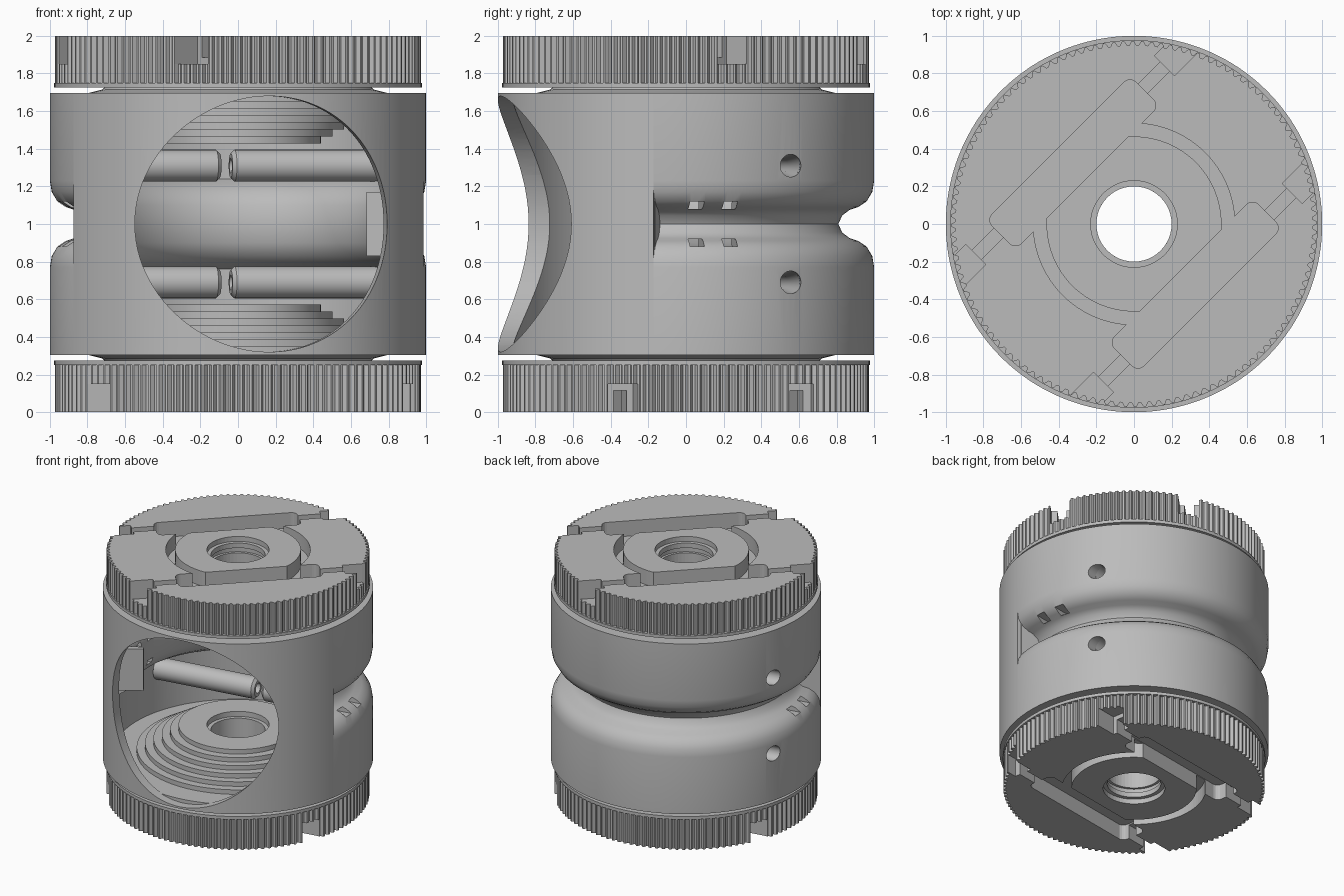
import bpy, bmesh, math
from mathutils import Matrix, Vector

old = bpy.data.objects.get("Cube")
if old:
    bpy.data.objects.remove(old, do_unlink=True)

grey = bpy.data.materials.new("plain grey")
grey.use_nodes = True
grey.diffuse_color = (0.5, 0.5, 0.5, 1)
grey.node_tree.nodes["Principled BSDF"].inputs["Base Color"].default_value = (0.5, 0.5, 0.5, 1)

TILT = math.radians(9.6)          # the body is turned a little about z
FRAME = Matrix.Rotation(TILT, 4, 'Z')
FLIP = Matrix.Translation((0, 0, 2)) @ Matrix.Scale(-1, 4, (0, 0, 1))


def finish(name, bm, matrix=Matrix()):
    bmesh.ops.transform(bm, matrix=matrix, verts=bm.verts)
    bmesh.ops.recalc_face_normals(bm, faces=bm.faces)
    mesh = bpy.data.meshes.new(name)
    bm.to_mesh(mesh)
    bm.free()
    mesh.materials.append(grey)
    obj = bpy.data.objects.new(name, mesh)
    bpy.context.collection.objects.link(obj)
    return obj


def revolve(name, profile, matrix=Matrix(), start=0, end=360, steps=96):
    """Turn a closed (radius, z) outline about z."""
    bm = bmesh.new()
    full = end - start == 360
    rings = []
    for i in range(steps if full else steps + 1):
        a = math.radians(start + (end - start) * i / steps)
        rings.append([bm.verts.new((r * math.cos(a), r * math.sin(a), z)) for r, z in profile])
    n = len(profile)
    for i in range(steps):
        a, b = rings[i], rings[(i + 1) % len(rings)]
        for j in range(n):
            k = (j + 1) % n
            bm.faces.new((a[j], a[k], b[k], b[j]))
    if not full:
        bm.faces.new(rings[0])
        bm.faces.new(rings[-1])
    return finish(name, bm, matrix)


def rod(name, radius, depth, matrix, segments=48):
    bm = bmesh.new()
    bmesh.ops.create_cone(bm, cap_ends=True, segments=segments, radius1=radius,
                          radius2=radius, depth=depth)
    return finish(name, bm, matrix)


def box(name, centre, size, matrix=Matrix(), round_corners=0):
    bm = bmesh.new()
    bmesh.ops.create_cube(bm, size=1)
    bmesh.ops.scale(bm, vec=size, verts=bm.verts)
    if round_corners:
        upright = [e for e in bm.edges if abs(e.verts[0].co.z - e.verts[1].co.z) > 0.01]
        bmesh.ops.bevel(bm, geom=upright, offset=round_corners, segments=5,
                        profile=0.5, affect='EDGES')
    return finish(name, bm, matrix @ Matrix.Translation(centre))


def cut(obj, cutters):
    bpy.context.view_layer.objects.active = obj
    for c in cutters:
        mod = obj.modifiers.new("cut", 'BOOLEAN')
        mod.operation, mod.solver, mod.object = 'DIFFERENCE', 'EXACT', c
        bpy.ops.object.modifier_apply(modifier=mod.name)
        bpy.data.objects.remove(c, do_unlink=True)


def smooth(obj):
    bpy.ops.object.select_all(action='DESELECT')
    obj.select_set(True)
    bpy.context.view_layer.objects.active = obj
    bpy.ops.object.shade_smooth_by_angle(angle=math.radians(30))


def mirrored(half):
    return half + [(r, 2 - z) for r, z in reversed(half) if z < 1]


# Front shell with the round window
shell_front = revolve("front_shell", [(0.92, 0.305), (1, 0.305), (1, 1.695), (0.92, 1.695)],
                      FRAME, 199.6, 340.4, 72)
cut(shell_front, [rod("window_cutter", 0.68, 0.9, FRAME @ Matrix.Translation((0, -0.8, 1))
                      @ Matrix.Rotation(math.pi / 2, 4, 'X'), 96)])

# Back shell with a rolled groove, a bulge inside, pin holes and small slots
outer = mirrored([(1, 0.305), (1, 0.77), (0.99, 0.83), (0.96, 0.88), (0.915, 0.91),
                  (0.87, 0.925), (0.83, 0.955), (0.81, 1)])
inner = mirrored([(0.92, 0.305), (0.92, 0.76), (0.86, 0.79), (0.80, 0.83), (0.765, 0.9),
                  (0.755, 1)])
shell_back = revolve("back_shell", outer + inner[::-1], FRAME, -19.6, 199.6, 96)
ALONG_X = Matrix.Rotation(math.pi / 2, 4, 'Y')
cutters = []
for z in (0.69, 1.31):
    cutters.append(rod("hole_cutter", 0.06, 2.6,
                       FRAME @ Matrix.Translation((0, 0.41, z)) @ ALONG_X))
for side in (-1, 1):
    for y in (-0.1, 0.08):
        for z in (0.9, 1.1):
            cutters.append(box("slot_cutter", (side * 0.88, y, z), (0.34, 0.075, 0.04), FRAME))
cut(shell_back, cutters)

# Bulkheads that close both ends of the groove
bulkhead = [(0.70, 0.83), (0.97, 0.83), (0.97, 1.17), (0.70, 1.17)]
revolve("right_groove_end", bulkhead, FRAME, -22.5, -19.4, 3)
revolve("left_groove_end", bulkhead, FRAME, 199.4, 202.5, 3)

# Hollow cross pins inside
for z in (0.69, 1.31):
    for side in (-1, 1):
        place = (FRAME @ Matrix.Scale(side, 4, (1, 0, 0))
                 @ Matrix.Translation((0, 0.41, z)) @ ALONG_X)
        smooth(revolve("cross_pin", [(0.04, 0.03), (0.065, 0.03), (0.085, 0.05),
                                     (0.085, 0.85), (0.06, 0.85), (0.04, 0.6)], place, steps=32))

# Stepped bosses: a neck, a floor plate and rings narrowing inwards
boss = [(0.20, 0.26), (0.70, 0.26), (0.72, 0.285), (0.80, 0.305), (0.93, 0.305), (0.93, 0.35)]
for i in range(6):
    r, z = 0.75 - 0.062 * i, 0.35 + 0.037 * i
    boss += [(r, z), (r, z + 0.037)]
boss += [(0.23, 0.572), (0.23, 0.53), (0.20, 0.53)]
lip = [(0.21, 0.25), (0.977, 0.25), (0.977, 0.275), (0.21, 0.275)]


def end_cap(name, angle, mirror):
    """Ribbed disc with pockets, channels and rim notches in its outer face."""
    turn = mirror @ Matrix.Rotation(angle, 4, 'Z')
    bm = bmesh.new()
    teeth = 120
    ring = []
    for i in range(teeth * 4):
        r = 0.972 if i % 4 < 2 else 0.95
        a = 2 * math.pi * i / (teeth * 4)
        ring.append(bm.verts.new((r * math.cos(a), r * math.sin(a), 0)))
    face = bm.faces.new(ring)
    top = bmesh.ops.extrude_face_region(bm, geom=[face])["geom"]
    bmesh.ops.translate(bm, vec=Vector((0, 0, 0.255)),
                        verts=[g for g in top if isinstance(g, bmesh.types.BMVert)])
    cap = finish(name, bm, turn)
    tools = [rod("bore_cutter", 0.2, 1, turn),
             rod("rim_cutter", 0.23, 0.08, turn),
             revolve("bore_ring_cutter", [(0.1, 0.08), (0.22, 0.08), (0.22, 0.12), (0.1, 0.12)], turn),
             revolve("arc_cutter", [(0.465, -0.1), (0.535, -0.1), (0.535, 0.12), (0.465, 0.12)], turn)]
    for v in (-1, 1):
        tools.append(box("pocket_cutter", (0, v * 0.46, 0), (1.08, 0.22, 0.25), turn, 0.045))
        tools.append(box("channel_cutter", (0, v * 0.475, 0), (1.6, 0.07, 0.23), turn))
        for u in (-1, 1):
            tools.append(box("notch_cutter", (u * 0.87, v * 0.48, 0), (0.32, 0.15, 0.3), turn))
    cut(cap, tools)
    return cap


for word, angle, mirror in (("bottom", TILT, Matrix()), ("top", math.pi / 4, FLIP)):
    smooth(revolve(word + "_boss", boss, mirror))
    smooth(revolve(word + "_lip", lip, mirror))
    end_cap(word + "_cap", angle, mirror)

smooth(shell_front)
smooth(shell_back)
